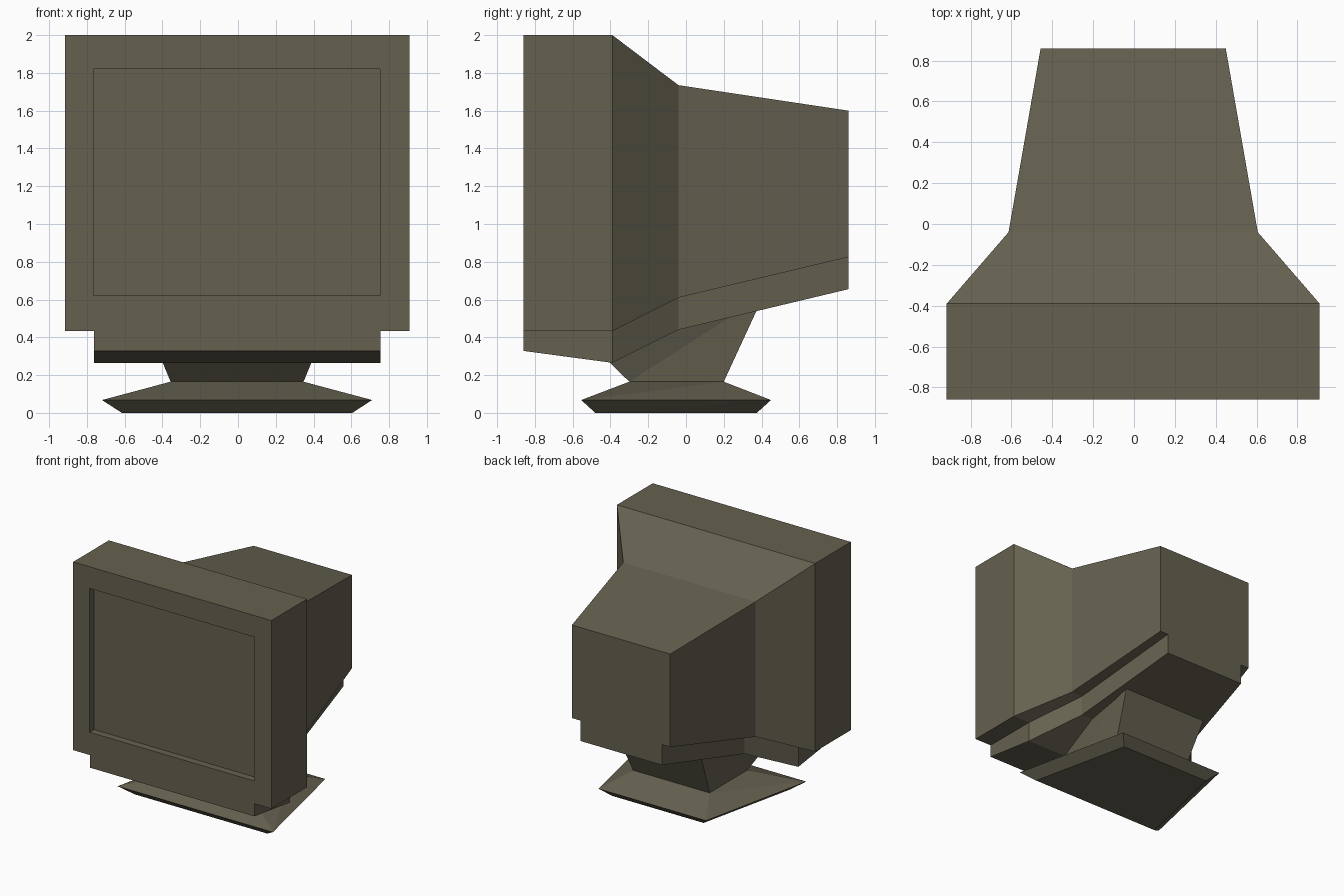
import bpy, bmesh

if "Cube" in bpy.data.objects:
    bpy.data.objects.remove(bpy.data.objects["Cube"])

plastic = bpy.data.materials.new("drab_olive_plastic")
plastic.diffuse_color = (0.13, 0.12, 0.08, 1)
plastic.use_nodes = True
plastic.node_tree.nodes["Principled BSDF"].inputs["Base Color"].default_value = plastic.diffuse_color


def finish(bm, name):
    bmesh.ops.recalc_face_normals(bm, faces=bm.faces)
    mesh = bpy.data.meshes.new(name)
    bm.to_mesh(mesh)
    bm.free()
    mesh.materials.append(plastic)
    obj = bpy.data.objects.new(name, mesh)
    bpy.context.collection.objects.link(obj)
    return obj


def bridge(bm, a, b):
    n = len(a)
    for i in range(n):
        j = (i + 1) % n
        bm.faces.new((a[i], a[j], b[j], b[i]))


# Monitor housing with chin: stations of (y, half width, top, bottom, chin bottom)
stations = [(-0.86, 0.913, 2.0, 0.433, 0.328),
            (-0.39, 0.913, 2.0, 0.433, 0.265),
            (-0.04, 0.61, 1.735, 0.61, 0.44),
            (0.86, 0.453, 1.60, 0.825, 0.655)]
bm = bmesh.new()
rings = []
for y, w, top, bot, chin in stations:
    c = w * 0.83
    outline = [(-w, top), (w, top), (w, bot), (c, bot),
               (c, chin), (-c, chin), (-c, bot), (-w, bot)]
    rings.append([bm.verts.new((x - 0.004, y, z)) for x, z in outline])
for a, b in zip(rings, rings[1:]):
    bridge(bm, a, b)
bm.faces.new(rings[-1])

# Front frame around the recessed screen
corners = [(-0.765, 1.82), (0.752, 1.82), (0.752, 0.622), (-0.765, 0.622)]
rim = [bm.verts.new((x, -0.86, z)) for x, z in corners]
screen = [bm.verts.new((x, -0.80, z)) for x, z in corners]
f = rings[0]
bm.faces.new((f[0], f[1], rim[1], rim[0]))
bm.faces.new((f[1], f[2], f[3], rim[2], rim[1]))
bm.faces.new((f[3], f[4], f[5], f[6], rim[3], rim[2]))
bm.faces.new((f[6], f[7], f[0], rim[0], rim[3]))
bridge(bm, rim, screen)
bm.faces.new(screen)
finish(bm, "monitor_housing")


def stand_part(name, levels):
    """Stack of trapezoids: (front half width, y, z), (back half width, y, z)."""
    bm = bmesh.new()
    rings = []
    for (fw, fy, fz), (bw, by, bz) in levels:
        pts = [(-fw, fy, fz), (fw, fy, fz), (bw, by, bz), (-bw, by, bz)]
        rings.append([bm.verts.new((x - 0.005, y, z)) for x, y, z in pts])
    for a, b in zip(rings, rings[1:]):
        for i in range(4):
            j = (i + 1) % 4
            # diagonals run from lower front to upper back on both sides
            if i == 3:
                tris = ((a[i], a[j], b[i]), (a[j], b[j], b[i]))
            else:
                tris = ((a[i], a[j], b[j]), (a[i], b[j], b[i]))
            for t in tris:
                bm.faces.new(t)
    bm.faces.new(rings[0])
    bm.faces.new(rings[-1])
    # merge triangles that are really flat quads
    bmesh.ops.recalc_face_normals(bm, faces=bm.faces)
    bmesh.ops.dissolve_limit(bm, angle_limit=0.01, verts=bm.verts, edges=bm.edges)
    finish(bm, name)


# Foot and tilting neck
stand_part("stand_foot", [((0.61, -0.48, 0), (0.42, 0.375, 0)),
                          ((0.715, -0.555, 0.068), (0.495, 0.45, 0.068)),
                          ((0.352, -0.30, 0.165), (0.352, 0.20, 0.165))])
stand_part("stand_neck", [((0.352, -0.30, 0.165), (0.352, 0.20, 0.165)),
                          ((0.42, -0.47, 0.33), (0.405, 0.41, 0.62))])
